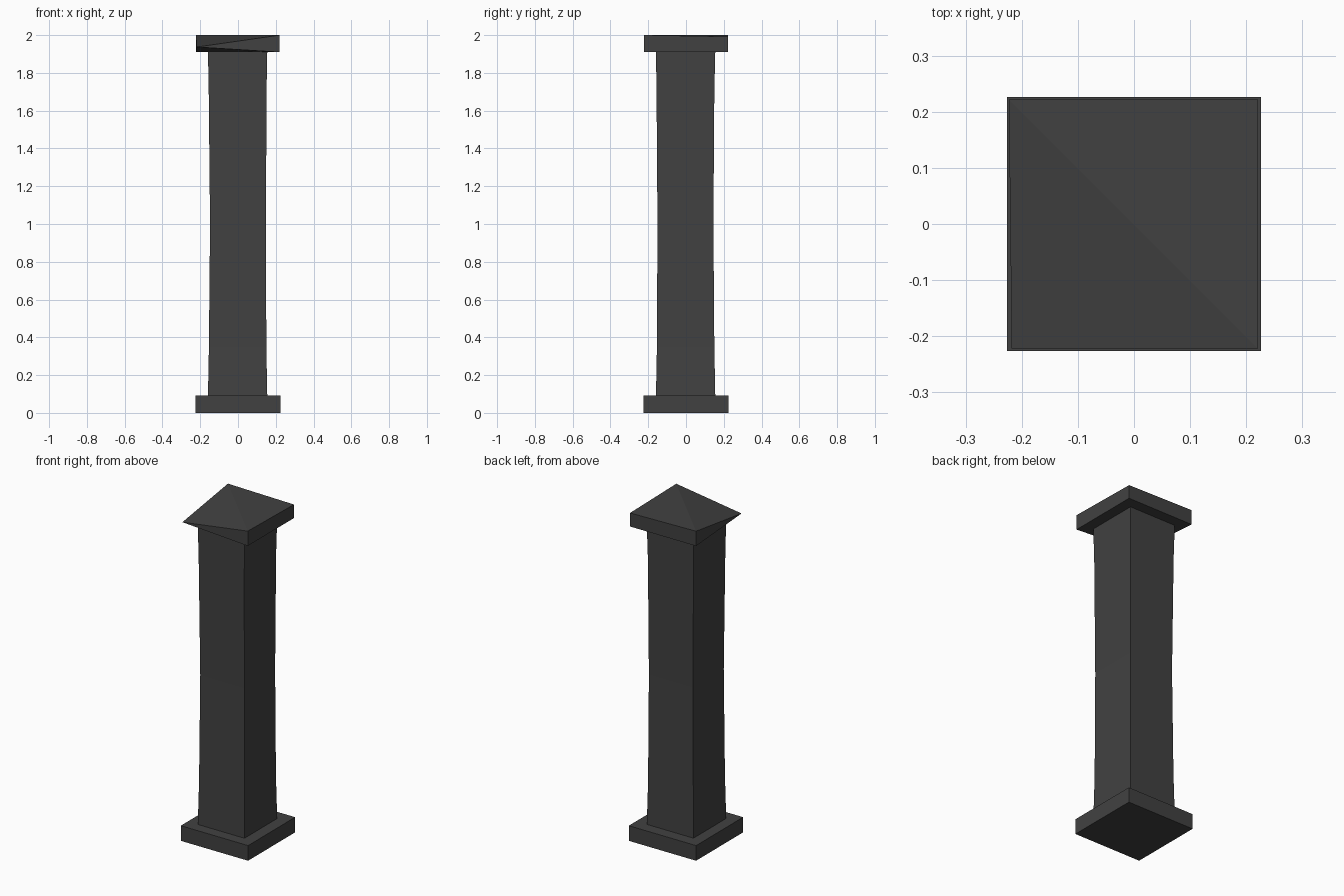
import bpy
import bmesh

cube = bpy.data.objects.get("Cube")
if cube:
    bpy.data.objects.remove(cube, do_unlink=True)

# One dark stone colour
stone = bpy.data.materials.new("dark_stone")
stone.use_nodes = True
colour = (0.053, 0.053, 0.053, 1)
stone.diffuse_color = colour
stone.node_tree.nodes["Principled BSDF"].inputs["Base Color"].default_value = colour

CORNERS = [(-1, -1), (1, -1), (1, 1), (-1, 1)]


def square_loft(name, sections, edit=None):
    """Closed four-sided loft through (height, half width, x shift, y shift)."""
    bm = bmesh.new()
    rings = [[bm.verts.new((dx + sx * half, dy + sy * half, z)) for sx, sy in CORNERS]
             for z, half, dx, dy in sections]
    for low, high in zip(rings, rings[1:]):
        for i in range(4):
            j = (i + 1) % 4
            bm.faces.new((low[i], low[j], high[j], high[i]))
    bm.faces.new(rings[0][::-1])
    bm.faces.new(rings[-1])
    if edit:
        edit(bm, rings)
    bmesh.ops.recalc_face_normals(bm, faces=bm.faces)
    mesh = bpy.data.meshes.new(name)
    bm.to_mesh(mesh)
    bm.free()
    mesh.materials.append(stone)
    obj = bpy.data.objects.new(name, mesh)
    bpy.context.collection.objects.link(obj)
    return obj


def break_corner(bm, rings):
    """Split top and bottom across the diagonal, then pinch the chipped corner."""
    for ring in (rings[0], rings[-1]):
        bmesh.ops.connect_verts(bm, verts=[ring[1], ring[3]])
    rings[-1][2].co.z -= 0.008
    chipped = [rings[0][0], rings[-1][0]]
    bmesh.ops.pointmerge(bm, verts=chipped, merge_co=(-0.218, -0.222, 1.937))


# Square foot slab
square_loft("base_slab", [(0, 0.226, 0, 0), (0.092, 0.226, 0, 0)])

# Slightly waisted, worn shaft
square_loft("shaft", [
    (0.092, 0.157, -0.002, -0.002),
    (0.35, 0.152, -0.002, -0.002),
    (1.0, 0.148, 0, -0.003),
    (1.7, 0.153, -0.002, -0.003),
    (1.912, 0.157, -0.002, -0.002),
])

# Top slab with one broken corner
square_loft("cap_slab", [(1.91, 0.222, -0.001, 0), (2.0, 0.222, -0.001, 0)], break_corner)
